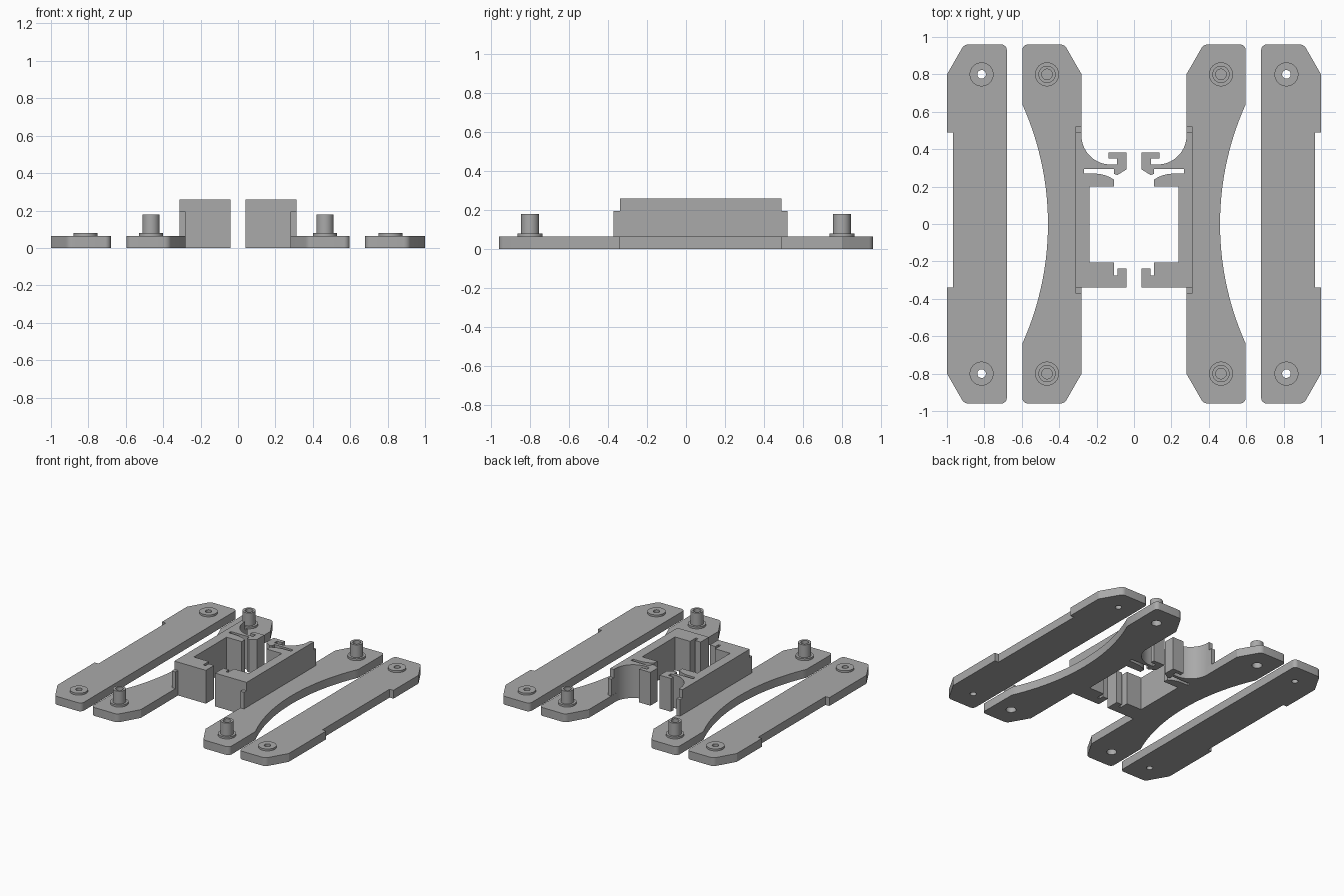
import bpy, bmesh, math
from mathutils import Vector

if "Cube" in bpy.data.objects:
    bpy.data.objects.remove(bpy.data.objects["Cube"])

grey = bpy.data.materials.new("plain grey")
grey.diffuse_color = (0.40, 0.40, 0.40, 1)
grey.use_nodes = True
grey.node_tree.nodes["Principled BSDF"].inputs["Base Color"].default_value = grey.diffuse_color
PLATE, TOP = 0.065, 0.26


def finish(name, bm):
    bmesh.ops.recalc_face_normals(bm, faces=bm.faces)
    me = bpy.data.meshes.new(name)
    bm.to_mesh(me)
    bm.free()
    me.materials.append(grey)
    ob = bpy.data.objects.new(name, me)
    bpy.context.collection.objects.link(ob)
    return ob


def extrude(name, pts, z0, z1, s=1):
    """Prism from a plan outline; s = -1 gives the mirrored side."""
    bm = bmesh.new()
    f = bm.faces.new([bm.verts.new((x * s, y, z0)) for x, y in pts])
    r = bmesh.ops.extrude_face_region(bm, geom=[f])
    vs = [v for v in r["geom"] if isinstance(v, bmesh.types.BMVert)]
    bmesh.ops.translate(bm, verts=vs, vec=(0, 0, z1 - z0))
    return finish(name, bm)


def arc(cx, cy, r, a0, a1, n):
    return [(cx + r * math.cos(math.radians(a0 + (a1 - a0) * i / n)),
             cy + r * math.sin(math.radians(a0 + (a1 - a0) * i / n))) for i in range(n + 1)]


def rect(x0, x1, y0, y1):
    return [(x0, y0), (x1, y0), (x1, y1), (x0, y1)]


def disc(name, x, y, r, z0, z1, s):
    return extrude(name, arc(x, y, r, 0, 352.5, 47), z0, z1, s)


def rounded(pts):
    """Points are (x, y) or (x, y, radius)."""
    out = []
    for i, p in enumerate(pts):
        c = Vector(p[:2])
        if len(p) == 2:
            out.append(tuple(c))
            continue
        a = (Vector(pts[i - 1][:2]) - c).normalized()
        b = (Vector(pts[(i + 1) % len(pts)][:2]) - c).normalized()
        half = a.angle(b) / 2
        t = p[2] / math.tan(half)
        mid = c + (a + b).normalized() * (p[2] / math.sin(half))
        u, v = c + a * t - mid, c + b * t - mid
        for k in range(7):
            d = (u.lerp(v, k / 6)).normalized() * p[2]
            out.append(tuple(mid + d))
    return out


def boolean(ob, other, op):
    m = ob.modifiers.new(op, 'BOOLEAN')
    m.object, m.operation, m.solver = other, op, 'EXACT'
    bpy.context.view_layer.objects.active = ob
    bpy.ops.object.modifier_apply(modifier=m.name)
    bpy.data.objects.remove(other)


def smooth(ob):
    bpy.ops.object.select_all(action='DESELECT')
    ob.select_set(True)
    bpy.context.view_layer.objects.active = ob
    bpy.ops.object.shade_smooth_by_angle(angle=math.radians(25))


# Plan outlines for the +x side
outer_outline = rounded([
    (0.68, -0.96, 0.03), (0.908, -0.96, 0.04), (1.0, -0.80), (1.0, -0.34), (0.967, -0.34),
    (0.967, 0.49), (1.0, 0.49), (1.0, 0.80), (0.908, 0.96, 0.04), (0.68, 0.96, 0.03)])

sag = math.degrees(math.asin(0.635 / 1.561))
inner_outline = rounded(
    [(0.28, -0.80), (0.372, -0.96, 0.04), (0.597, -0.96, 0.03)]
    + arc(2.021, 0, 1.561, 180 + sag, 180 - sag, 40)
    + [(0.597, 0.96, 0.03), (0.372, 0.96, 0.04), (0.28, 0.80)])

clamp_outline = (
    [(0.29, -0.34), (0.04, -0.34), (0.04, -0.238), (0.088, -0.238), (0.088, -0.275),
     (0.108, -0.275), (0.108, -0.205), (0.238, -0.205), (0.238, 0.20), (0.108, 0.20),
     (0.108, 0.238), (0.13, 0.251), (0.155, 0.261), (0.18, 0.267), (0.21, 0.27),
     (0.268, 0.27), (0.268, 0.295), (0.108, 0.295), (0.108, 0.268), (0.088, 0.262),
     (0.04, 0.292), (0.04, 0.382), (0.137, 0.382), (0.137, 0.35), (0.092, 0.35), (0.092, 0.318)]
    + arc(0.125, 0.474, 0.156, 270, 360, 20) + [(0.281, 0.49), (0.29, 0.49)])

for side, s in (("right", 1), ("left", -1)):
    # Outer plate with drilled washers
    plate = extrude(side + "_outer_plate", outer_outline, 0, PLATE, s)
    for y in (-0.8, 0.8):
        boolean(plate, disc("washer", 0.815, y, 0.064, 0.03, 0.08, s), 'UNION')
        boolean(plate, disc("drill", 0.815, y, 0.023, -0.1, 0.2, s), 'DIFFERENCE')
    smooth(plate)

    # Inner plate with pegs, sockets below and a blind hole on top
    plate = extrude(side + "_inner_plate", inner_outline, 0, PLATE, s)
    for y in (-0.8, 0.8):
        boolean(plate, disc("washer", 0.465, y, 0.064, 0.03, 0.08, s), 'UNION')
        boolean(plate, disc("peg", 0.465, y, 0.046, 0.03, 0.18, s), 'UNION')
        boolean(plate, disc("socket", 0.465, y, 0.036, -0.1, 0.06, s), 'DIFFERENCE')
        boolean(plate, disc("hole", 0.465, y, 0.028, 0.12, 0.3, s), 'DIFFERENCE')
    # Clamp half, its back wall and the lower flange strip
    boolean(plate, extrude("clamp", clamp_outline, 0, TOP, s), 'UNION')
    boolean(plate, extrude("wall", rect(0.281, 0.312, -0.34, 0.49), 0.03, TOP, s), 'UNION')
    boolean(plate, extrude("flange", rect(0.281, 0.312, -0.372, 0.52), 0.03, 0.195, s), 'UNION')
    smooth(plate)
